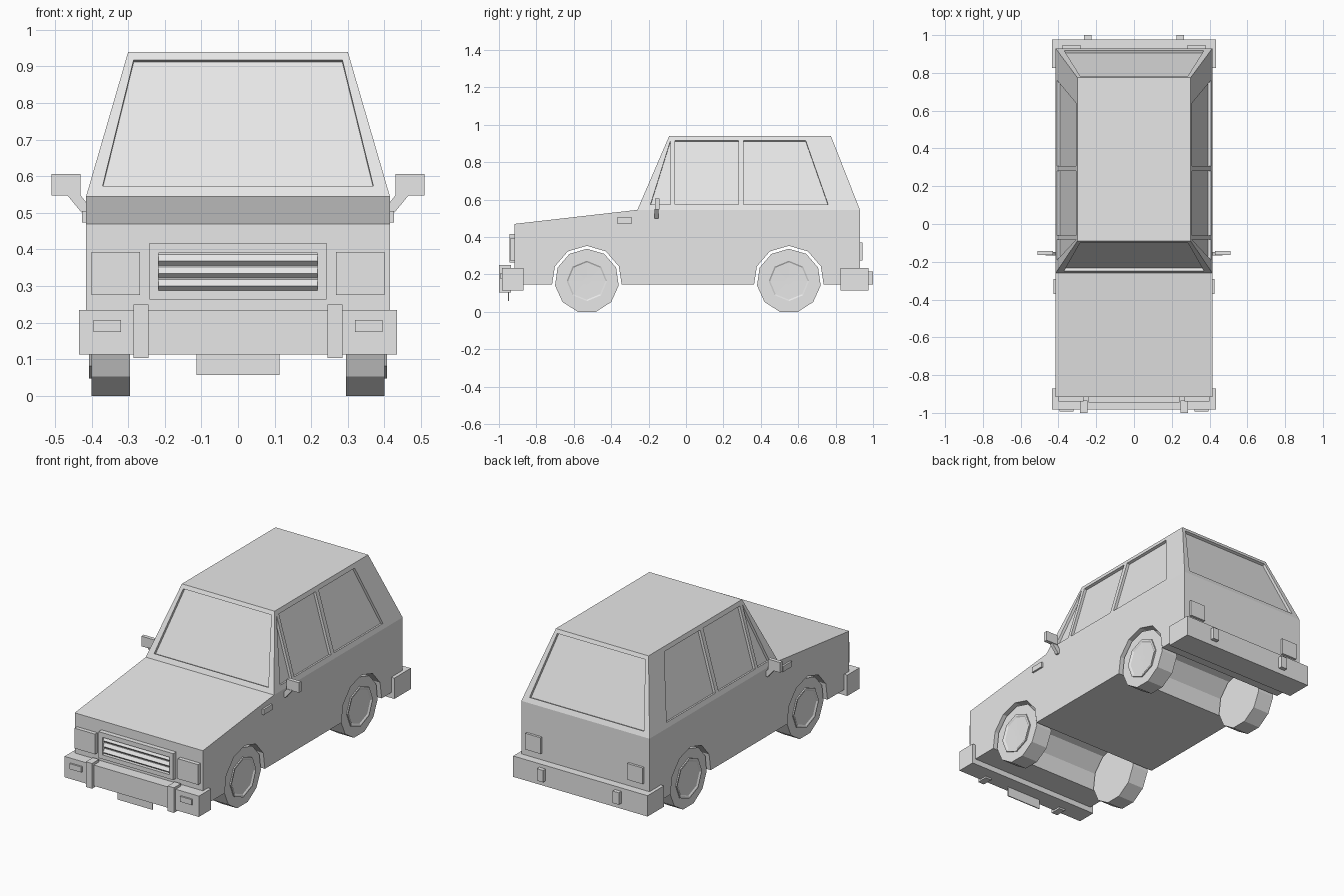
import bpy, bmesh, math
from mathutils import Vector

old = bpy.data.objects.get("Cube")
if old:
    bpy.data.objects.remove(old, do_unlink=True)

grey = bpy.data.materials.new("light_grey")
grey.use_nodes = True
grey.diffuse_color = (0.8, 0.8, 0.8, 1)
grey.node_tree.nodes["Principled BSDF"].inputs["Base Color"].default_value = (0.8, 0.8, 0.8, 1)


def finish(name, bm):
    bmesh.ops.recalc_face_normals(bm, faces=bm.faces)
    mesh = bpy.data.meshes.new(name)
    bm.to_mesh(mesh)
    bm.free()
    mesh.materials.append(grey)
    obj = bpy.data.objects.new(name, mesh)
    bpy.context.collection.objects.link(obj)
    return obj


def add_loft(bm, rings):
    """Skin a closed solid through rings of equal length."""
    rows = [[bm.verts.new(p) for p in ring] for ring in rings]
    for a, b in zip(rows, rows[1:]):
        for i in range(len(a)):
            j = (i + 1) % len(a)
            bm.faces.new((a[i], a[j], b[j], b[i]))
    bm.faces.new(rows[0])
    bm.faces.new(rows[-1])


def solid(name, *rings):
    bm = bmesh.new()
    add_loft(bm, rings)
    return finish(name, bm)


def box(name, x, y, z):
    return solid(name, *[[(x[0], y[0], h), (x[1], y[0], h), (x[1], y[1], h), (x[0], y[1], h)] for h in z])


def pair(name, x, y, z):
    for side, s in (("left", 1), ("right", -1)):
        box(f"{side}_{name}", (s * x[0], s * x[1]), y, z)


def cut(target, cutters):
    """Carve pockets, each a polygon pushed along a normal."""
    bm = bmesh.new()
    for points, normal, depth in cutters:
        n = Vector(normal).normalized()
        add_loft(bm, [[Vector(p) + n * d for p in points] for d in (-depth, 0.03)])
    tool = finish("cutter", bm)
    tool.hide_render = True
    mod = target.modifiers.new("pockets", 'BOOLEAN')
    mod.operation, mod.solver, mod.object = 'DIFFERENCE', 'EXACT', tool
    bpy.context.view_layer.objects.active = target
    bpy.ops.object.modifier_apply(modifier=mod.name)
    bpy.data.objects.remove(tool, do_unlink=True)


AXLES = {"front": -0.53, "rear": 0.55}
HUB_Z, SIDES = 0.165, 11
HALF, BELT, ROOF, SILL = 0.415, 0.545, 0.94, 0.145


def ring(x, y, r, sides):
    angles = [math.pi / 2 + math.tau * i / sides for i in range(sides)]
    return [(x, y + r * math.cos(a), HUB_Z + r * math.sin(a)) for a in angles]


# Lower body with wheel tunnels
profile = [(-0.917, SILL)]
for y in AXLES.values():
    for k in range(3, -4, -1):
        a = math.pi / 2 + math.tau * k / SIDES
        profile.append((y + 0.188 * math.cos(a), max(SILL, HUB_Z + 0.188 * math.sin(a))))
profile += [(0.93, SILL), (0.93, BELT), (-0.26, BELT), (-0.917, 0.47)]
solid("lower_body", *[[(x, y, z) for y, z in profile] for x in (-HALF, HALF)])

# Cabin
cabin = solid("cabin",
              [(-HALF, -0.26, BELT), (HALF, -0.26, BELT), (HALF, 0.93, BELT), (-HALF, 0.93, BELT)],
              [(-0.3, -0.09, ROOF), (0.3, -0.09, ROOF), (0.3, 0.775, ROOF), (-0.3, 0.775, ROOF)])

# Recessed windows
rise = ROOF - BELT
low, high = 0.573, 0.915
side_windows = [
    [(-0.19, low), (-0.083, low), (-0.083, high)],
    [(-0.06, low), (0.28, low), (0.28, high), (-0.06, high)],
    [(0.308, low), (0.76, low), (0.64, high), (0.308, high)],
]
pockets = []
for s in (1, -1):
    for window in side_windows:
        points = [(s * (HALF - (z - BELT) * 0.115 / rise), y, z) for y, z in window]
        pockets.append((points, (s * rise, 0, 0.115), 0.016))
for base, lean in ((-0.26, 0.17), (0.93, -0.155)):
    points = [(x, base + (z - BELT) * lean / rise, z)
              for x, z in ((-0.37, low), (0.37, low), (0.285, 0.918), (-0.285, 0.918))]
    pockets.append((points, (0, math.copysign(rise, base), abs(lean)), 0.016))
cut(cabin, pockets)

# Wheels with dished hubs
for end, y in AXLES.items():
    for side, s in (("left", 1), ("right", -1)):
        solid(f"{end}_{side}_tyre", *[ring(s * x, y, 0.172, SIDES) for x in (0.295, 0.4)])
        solid(f"{end}_{side}_hub", ring(s * 0.38, y, 0.118, 8), ring(s * 0.407, y, 0.118, 8),
              ring(s * 0.407, y, 0.108, 8), ring(s * 0.402, y, 0.1, 8), ring(s * 0.4005, y, 0.02, 8))

# Bumpers, overriders and number plate
box("front_bumper", (-0.435, 0.435), (-0.983, -0.87), (0.113, 0.235))
box("rear_bumper", (-0.435, 0.435), (0.825, 0.977), (0.113, 0.235))
pair("front_overrider", (0.245, 0.285), (-1, -0.935), (0.103, 0.25))
pair("rear_overrider", (0.225, 0.265), (0.96, 1), (0.145, 0.215))
box("front_plate", (-0.113, 0.113), (-0.953, -0.947), (0.057, 0.115))

# Lamps
pair("headlamp", (0.268, 0.4), (-0.94, -0.9), (0.275, 0.393))
pair("front_indicator", (0.32, 0.395), (-0.993, -0.97), (0.175, 0.207))
pair("side_marker", (0.4, 0.426), (-0.37, -0.29), (0.473, 0.505))
pair("tail_lamp", (0.28, 0.38), (0.92, 0.944), (0.275, 0.37))

# Grille
frame = box("grille_frame", (-0.242, 0.242), (-0.945, -0.9), (0.263, 0.417))
cut(frame, [([(-0.217, -0.945, 0.288), (0.217, -0.945, 0.288),
              (0.217, -0.945, 0.39), (-0.217, -0.945, 0.39)], (0, -1, 0), 0.02)])
for i in range(3):
    z = 0.3 + i * 0.034
    solid(f"grille_slat_{i + 1}", *[[(x, -0.925, z - 0.012), (x, -0.938, z), (x, -0.925, z + 0.018)]
                                    for x in (-0.217, 0.217)])

# Door mirrors
pair("mirror", (0.43, 0.51), (-0.165, -0.143), (0.547, 0.606))
for side, s in (("left", 1), ("right", -1)):
    arm = [(0.4, 0.498), (0.425, 0.498), (0.468, 0.55), (0.432, 0.55), (0.412, 0.525)]
    solid(f"{side}_mirror_arm", *[[(s * x, y, z) for x, z in arm] for y in (-0.168, -0.147)])
